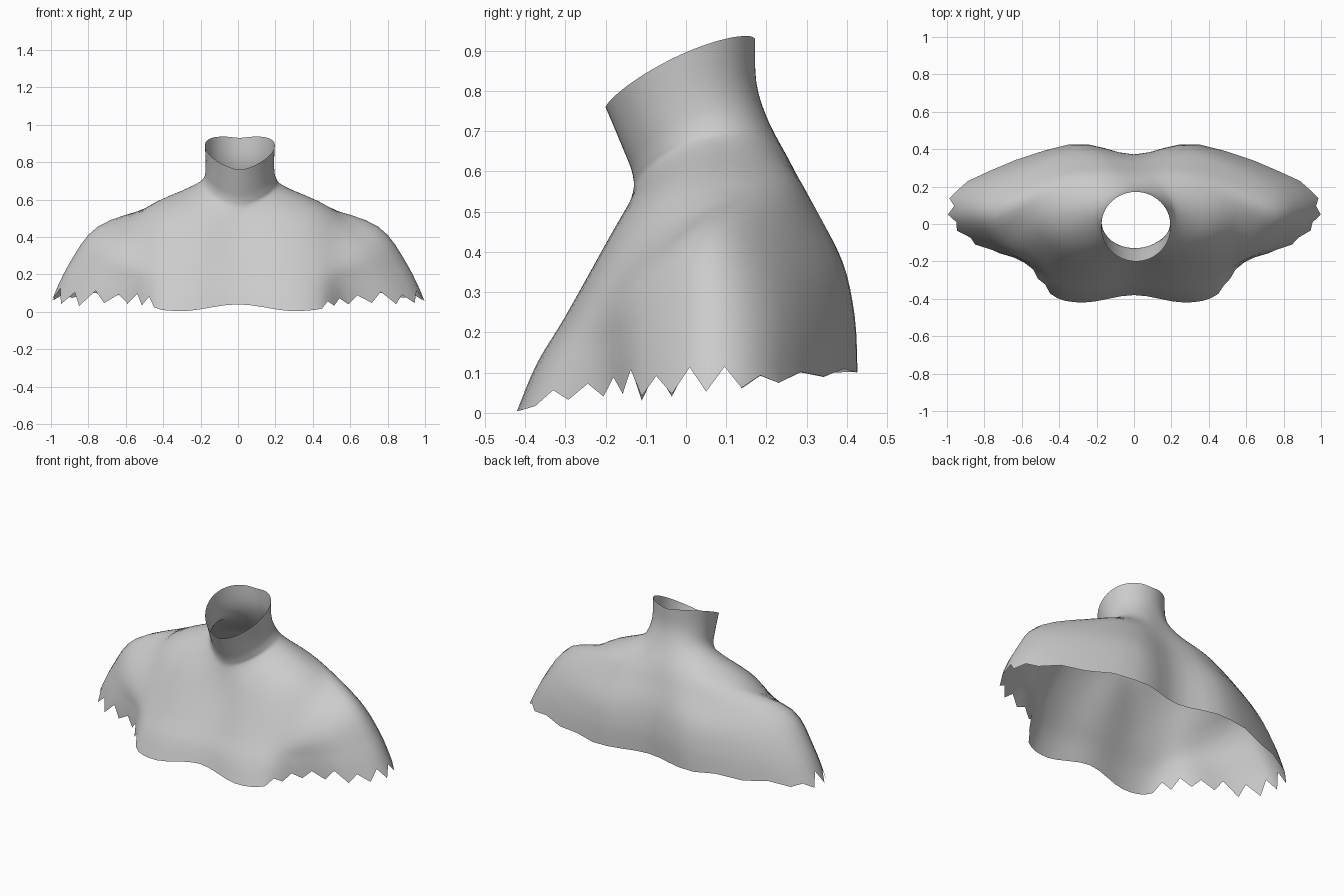
import bpy, bmesh, math, random
from mathutils import Vector

if "Cube" in bpy.data.objects:
    bpy.data.objects.remove(bpy.data.objects["Cube"])

random.seed(4)
STEPS = 4    # samples between control points
HALF = 8     # spans from front centre to back centre


def spline(p, i, t, closed):
    """Catmull-Rom point on the span i..i+1."""
    n = len(p)
    g = (lambda k: p[k % n]) if closed else (lambda k: p[max(0, min(n - 1, k))])
    a, b, c, d = g(i - 1), g(i), g(i + 1), g(i + 2)
    return 0.5 * (2 * b + (c - a) * t + (2 * a - 5 * b + 4 * c - d) * t * t
                  + (3 * b - a - 3 * c + d) * t ** 3)


def oval(rx, y0, y1, z0, z1, bulge, lobe=0):
    """Tilted half oval, front to back, raised at the side."""
    pts = []
    for k in range(HALF + 1):
        a = math.pi * k / HALF
        f = (1 - math.cos(a)) / 2
        pts.append((rx * math.sin(a), y0 + (y1 - y0) * f - lobe * math.sin(2 * a),
                    z0 + (z1 - z0) * f + bulge * math.sin(a) ** 1.3))
    return pts


def between(p, q):
    """Ring halfway between two rings, pushed out a little."""
    out = []
    for a, b in zip(p, q):
        m = (Vector(a) + Vector(b)) / 2
        out.append((m.x + .045 * m.x ** 3, m.y * 1.03, m.z))
    return out


def full_ring(half, shift=0):
    """Mirror a half ring and resample it smoothly."""
    right = [Vector(p) for p in half]
    loop = right + [Vector((-p.x, p.y, p.z)) for p in right[-2:0:-1]]
    return [spline(loop, i, s / STEPS, True) + Vector((shift, 0, 0))
            for i in range(len(loop)) for s in range(STEPS)]


# Deltoid and hem half rings: chest, armpit, arm tip, shoulder blade, spine
deltoid = [(0, -.28, .24), (.23, -.30, .24), (.40, -.27, .25), (.53, -.20, .28),
           (.67, -.10, .36), (.75, .06, .455), (.66, .23, .40), (.30, .385, .38),
           (0, .35, .38)]
hem = [(0, -.38, .04), (.27, -.42, .005), (.45, -.375, .015), (.59, -.205, .04),
       (.85, -.11, .03), (1.0, .05, .05), (.89, .23, .07), (.35, .425, .10),
       (0, .37, .10)]

neck = [full_ring(r, .01) for r in (
    oval(.187, -.20, .172, .76, .93, .045),          # neck opening
    oval(.183, -.16, .175, .665, .82, .04),          # neck
    oval(.195, -.132, .205, .59, .725, .05))]        # neck base
torso = [full_ring(r) for r in (
    oval(.255, -.137, .265, .53, .61, .095),         # neck flare
    oval(.49, -.19, .305, .40, .51, .10, .03),       # upper shoulder
    deltoid, between(deltoid, hem), hem)]
rings = neck + torso

# Skin the rings; the hem is torn where the arms were cut off
bm = bmesh.new()
columns = []
for j in range(len(rings[0])):
    prof = [r[j] for r in rings]
    last = len(prof) - 2
    cut = 0
    if abs(prof[-1].x) > .44:
        cut = random.uniform(.35, .6) if j % 2 else random.uniform(0, .15)
        if prof[-1].y > .15:
            cut *= .4
    pts = []
    for i in range(last + 1):
        reach = 1 - cut if i == last else 1
        pts += [spline(prof, i, s / STEPS * reach, False) for s in range(STEPS)]
    pts.append(spline(prof, last, 1 - cut, False))
    columns.append([bm.verts.new(p) for p in pts])
for a, b in zip(columns, columns[1:] + columns[:1]):
    for k in range(len(a) - 1):
        bm.faces.new((a[k], a[k + 1], b[k + 1], b[k]))

me = bpy.data.meshes.new("shoulder_bust")
bm.to_mesh(me)
bm.free()
me.shade_smooth()
bust = bpy.data.objects.new("shoulder_bust", me)
bpy.context.collection.objects.link(bust)
